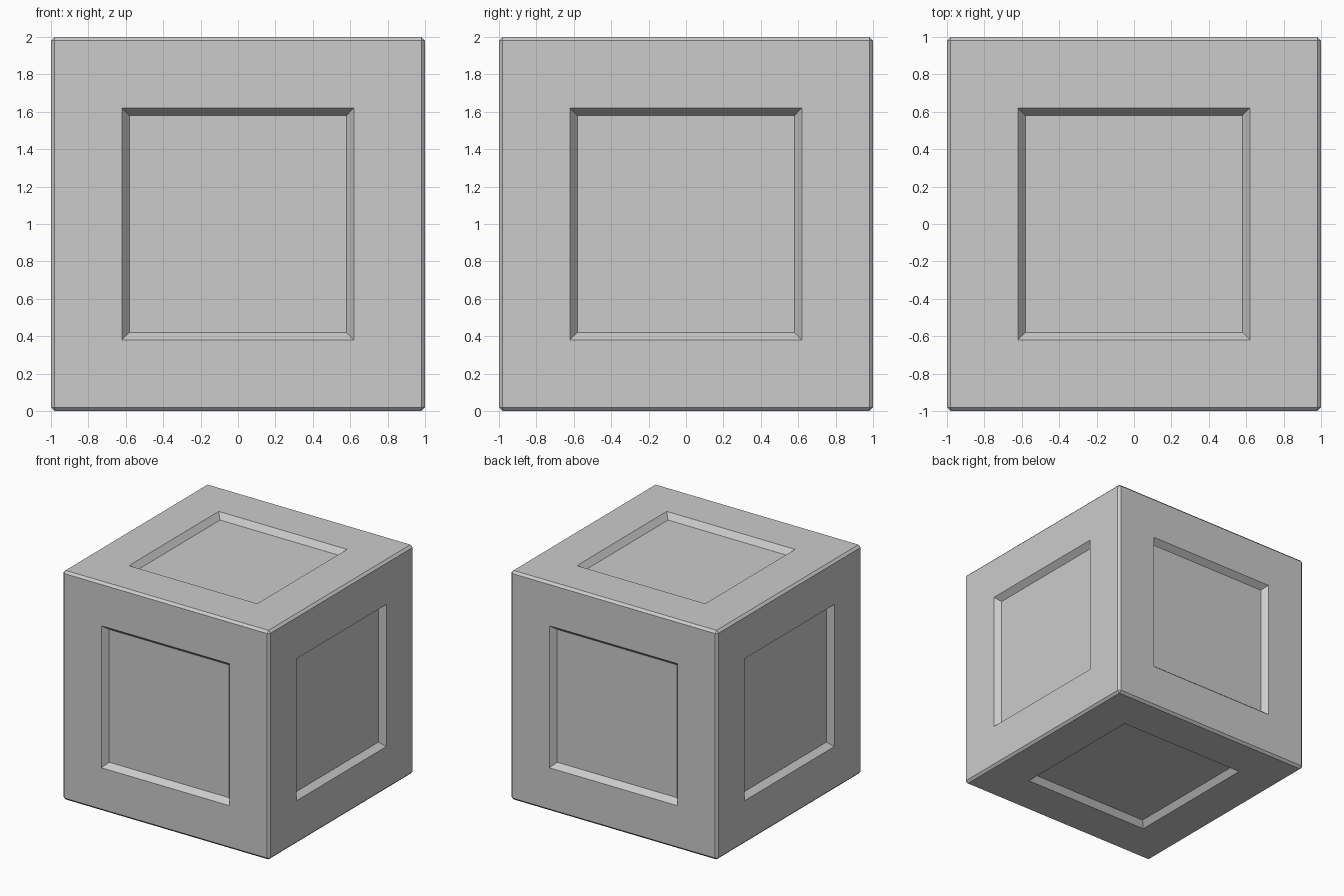
import bpy
import bmesh

default_cube = bpy.data.objects.get("Cube")
if default_cube:
    bpy.data.objects.remove(default_cube, do_unlink=True)

CHAMFER = 0.02      # width of the outer edge chamfer
LIP_HALF = 0.62     # half width of each recess at the surface
FLOOR_HALF = 0.58   # half width of each recess at its floor
DEPTH = 0.05        # how far the panels sink in

# Plain grey surface
grey = bpy.data.materials.new("plain_grey")
grey.use_nodes = True
colour = (0.6, 0.6, 0.6, 1.0)
grey.diffuse_color = colour
grey.node_tree.nodes["Principled BSDF"].inputs["Base Color"].default_value = colour

# Cube with chamfered outer edges
bm = bmesh.new()
bmesh.ops.create_cube(bm, size=2)
bmesh.ops.bevel(bm, geom=bm.edges[:], offset=CHAMFER, segments=1,
                profile=0.5, affect="EDGES")
bm.normal_update()
panels = sorted(bm.faces, key=lambda f: f.calc_area())[-6:]

# Flat frame around each side, then a sloped wall down to the sunken panel
bmesh.ops.inset_individual(bm, faces=panels, use_even_offset=True,
                           thickness=1 - CHAMFER - LIP_HALF)
bmesh.ops.inset_individual(bm, faces=panels, use_even_offset=True,
                           thickness=LIP_HALF - FLOOR_HALF, depth=-DEPTH)

mesh = bpy.data.meshes.new("panelled_cube")
bm.to_mesh(mesh)
bm.free()
mesh.materials.append(grey)
cube = bpy.data.objects.new("panelled_cube", mesh)
cube.location.z = 1
bpy.context.collection.objects.link(cube)
